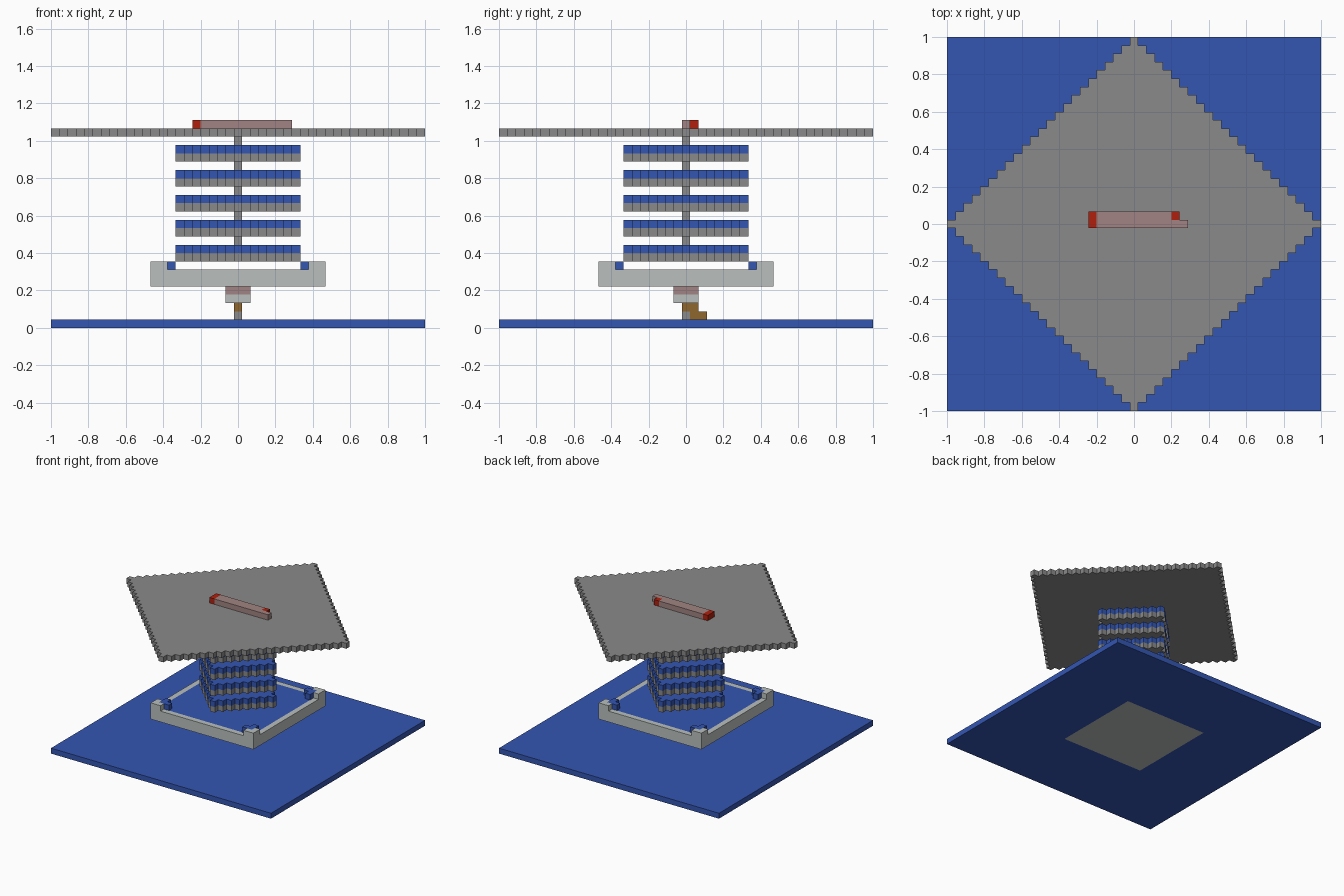
import bpy
import bmesh

cube = bpy.data.objects.get("Cube")
if cube:
    bpy.data.objects.remove(cube, do_unlink=True)

U = 2 / 45  # edge length of one building block


def material(name, rgb):
    """Flat material from 0-255 sRGB values, stored as linear."""
    lin = [((c / 255 + 0.055) / 1.055) ** 2.4 for c in rgb]
    m = bpy.data.materials.new(name)
    m.use_nodes = True
    m.diffuse_color = (*lin, 1)
    m.node_tree.nodes["Principled BSDF"].inputs["Base Color"].default_value = (*lin, 1)
    return m


BLUE = material("blue", (52, 86, 178))
GREY = material("stone grey", (138, 138, 138))
LIGHT = material("light grey", (186, 192, 191))
PINK = material("dusty pink", (160, 132, 130))
RED = material("red", (176, 32, 14))
BROWN = material("brown", (142, 102, 45))


def prism(name, outline, layer, mat, height=1):
    """Extrude an outline given in block units, starting at a layer."""
    bm = bmesh.new()
    face = bm.faces.new([bm.verts.new((x * U, y * U, layer * U)) for x, y in outline])
    top = bmesh.ops.extrude_face_region(bm, geom=[face])["geom"]
    bmesh.ops.translate(bm, vec=(0, 0, height * U),
                        verts=[v for v in top if isinstance(v, bmesh.types.BMVert)])
    bmesh.ops.recalc_face_normals(bm, faces=bm.faces)
    mesh = bpy.data.meshes.new(name)
    bm.to_mesh(mesh)
    bm.free()
    mesh.materials.append(mat)
    obj = bpy.data.objects.new(name, mesh)
    bpy.context.collection.objects.link(obj)
    return obj


def box(name, x0, x1, y0, y1, layer, mat, height=1):
    """Box filling the blocks x0..x1 and y0..y1, both included."""
    a, b, c, d = x0 - 0.5, x1 + 0.5, y0 - 0.5, y1 + 0.5
    return prism(name, [(a, c), (b, c), (b, d), (a, d)], layer, mat, height)


def diamond(name, r, layer, mat):
    """Stepped diamond plate reaching r blocks from the centre."""
    quarter = []
    for i in range(r + 1):
        quarter += [(r - i + 0.5, i - 0.5), (r - i + 0.5, i + 0.5)]
    outline = []
    for _ in range(4):
        outline += quarter[:-1]
        quarter = [(-y, x) for x, y in quarter]
    return prism(name, outline, layer, mat)


# Base with a light square set into its underside
base = box("base", -22, 22, -22, 22, 0, BLUE)
base.data.materials.append(LIGHT)
bm = bmesh.new()
bm.from_mesh(base.data)
bottom = min(bm.faces, key=lambda f: f.calc_center_median().z)
bmesh.ops.inset_region(bm, faces=[bottom], thickness=20 * U)
min(bm.faces, key=lambda f: (round(f.calc_center_median().z, 4),
                             f.calc_center_median().xy.length)).material_index = 1
bm.to_mesh(base.data)
bm.free()

# Stepped foot and pedestal
box("foot_core", 0, 0, 0, 0, 1, GREY)
box("foot_lower_step", 0, 0, 1, 2, 1, BROWN)
box("foot_upper_step", 0, 0, 0, 1, 2, BROWN)
box("pedestal_lower", -1, 1, -1, 1, 3, LIGHT)
box("pedestal_upper", -1, 1, -1, 1, 4, PINK)

# Square basin: floor slab, rim and pool
box("basin_floor", -10, 10, -10, 10, 5, LIGHT)
box("basin_pool", -9, 9, -9, 9, 6, BLUE)
for s, side in ((-1, "a"), (1, "b")):
    box("basin_rim_x_" + side, 10 * s, 10 * s, -10, 10, 6, LIGHT)
    box("basin_rim_y_" + side, -9, 9, 10 * s, 10 * s, 6, LIGHT)

# Raised basin corners with blue fills
L_SHAPE = [(10.5, 10.5), (8.5, 10.5), (8.5, 9.5), (9.5, 9.5), (9.5, 8.5), (10.5, 8.5)]
FILL = [(9.5, 9.5), (7.5, 9.5), (7.5, 8.5), (8.5, 8.5), (8.5, 7.5), (9.5, 7.5)]
for sx in (-1, 1):
    for sy in (-1, 1):
        prism("basin_corner", [(x * sx, y * sy) for x, y in L_SHAPE], 7, LIGHT)
        prism("corner_fill", [(x * sx, y * sy) for x, y in FILL], 7, BLUE)

# Five stacked tiers joined by a thin post
for layer in range(8, 23, 3):
    diamond("tier_stone", 7, layer, GREY)
    diamond("tier_water", 7, layer + 1, BLUE)
    box("post", 0, 0, 0, 0, layer + 2, GREY)

# Roof plate and the bar on top
diamond("roof_plate", 22, 23, GREY)
box("bar_red_end", -5, -5, 0, 1, 24, RED)
prism("bar", [(-4.5, -0.5), (6.5, -0.5), (6.5, 0.5), (4.5, 0.5), (4.5, 1.5), (-4.5, 1.5)],
      24, PINK)
box("bar_red_tip", 5, 5, 1, 1, 24, RED)
